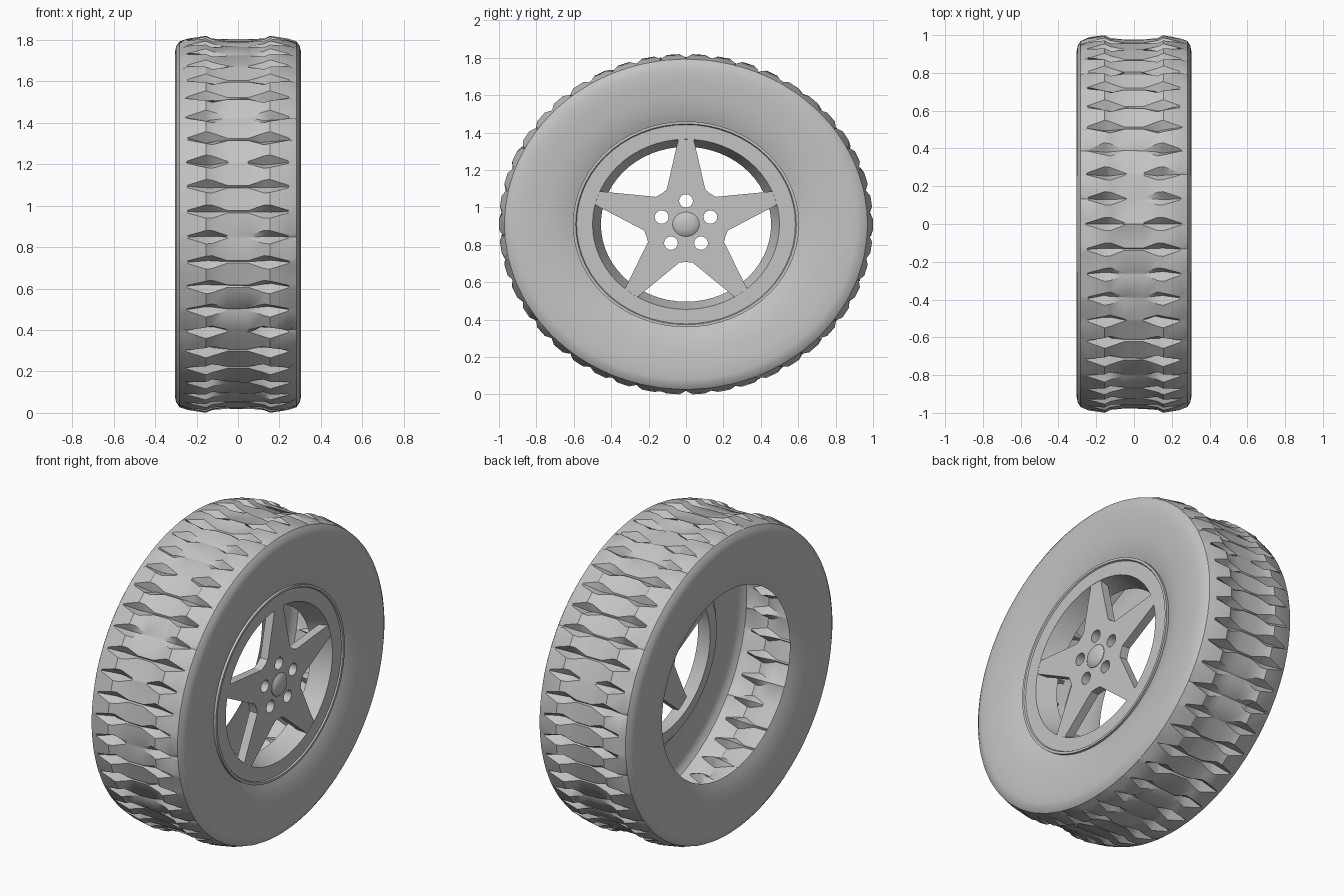
import bpy, bmesh, math, random

if "Cube" in bpy.data.objects:
    bpy.data.objects.remove(bpy.data.objects["Cube"])

random.seed(4)
SQUASH = 0.91            # the wheel is slightly flattened in height
CZ = 0.91

grey = bpy.data.materials.new("plain grey")
grey.diffuse_color = (0.55, 0.55, 0.55, 1)
grey.use_nodes = True
grey.node_tree.nodes["Principled BSDF"].inputs["Base Color"].default_value = grey.diffuse_color


def place(x, r, a):
    """Point at radius r and angle a around the x axle."""
    return (x, r * math.cos(a), CZ + SQUASH * r * math.sin(a))


def finish(name, bm, angle=35):
    bmesh.ops.recalc_face_normals(bm, faces=bm.faces[:])
    me = bpy.data.meshes.new(name)
    bm.to_mesh(me)
    bm.free()
    me.materials.append(grey)
    ob = bpy.data.objects.new(name, me)
    bpy.context.collection.objects.link(ob)
    bpy.ops.object.select_all(action='DESELECT')
    ob.select_set(True)
    bpy.context.view_layer.objects.active = ob
    bpy.ops.object.shade_smooth_by_angle(angle=math.radians(angle))
    return ob


def skin(bm, rings, closed=False):
    """Join rings of vertices into a surface."""
    n = len(rings[0])
    pairs = list(zip(rings, rings[1:]))
    if closed:
        pairs.append((rings[-1], rings[0]))
    for p, q in pairs:
        for i in range(n):
            j = (i + 1) % n
            bm.faces.new((p[i], p[j], q[j], q[i]))


def lathe(name, profile, seg, closed=False):
    bm = bmesh.new()
    rings = [[bm.verts.new(place(x, r, math.tau * i / seg)) for i in range(seg)]
             for x, r in profile]
    skin(bm, rings, closed)
    if not closed:
        bm.faces.new(rings[-1])
    return finish(name, bm)


# Tyre: open hollow shell; rows are (x, block radius, notch radius, notch half width)
half = [(0.262, 0.600, 0.600, 0.3), (0.273, 0.63, 0.63, 0.3), (0.287, 0.68, 0.68, 0.3),
        (0.298, 0.75, 0.75, 0.3), (0.303, 0.84, 0.84, 0.3), (0.305, 0.91, 0.91, 0.3),
        (0.298, 0.945, 0.945, 0.3), (0.282, 0.970, 0.970, 0.2), (0.245, 0.984, 0.980, 0.05),
        (0.155, 1.000, 0.945, 0.26), (0.125, 0.985, 0.950, 0.26), (0.05, 0.978, 0.974, 0.05)]
rows = half + [(-x, r, g, w) for x, r, g, w in reversed(half)]
PITCHES = 46
bm = bmesh.new()
rings = []
for x, r, g, w in rows:
    ring = []
    for p in range(PITCHES):
        for k in (-1, 0, 1):
            a = math.tau * (p + 0.5 + k * w) / PITCHES
            rad, xx = (g, x) if k == 0 else (r, x)
            if k == 0 and g < r:
                rad -= random.uniform(-0.012, 0.012)
                xx += random.uniform(-0.015, 0.015)
            ring.append(bm.verts.new(place(xx, rad, a)))
    rings.append(ring)
skin(bm, rings)
finish("tyre", bm)

# Rim: ring with lip and inward tapering barrel
lathe("rim_ring", [(0.27, 0.500), (0.27, 0.585), (0.278, 0.590), (0.278, 0.605),
                   (0.225, 0.605), (0.215, 0.565), (0.18, 0.545), (0.17, 0.50),
                   (0.16, 0.455)], 60, closed=True)

# Star spokes: outline with five bolt holes, filled and extruded inward
bm = bmesh.new()


def loop(points):
    vs = [bm.verts.new(p) for p in points]
    return [bm.edges.new((vs[i], vs[(i + 1) % len(vs)])) for i in range(len(vs))]


FACE = 0.269
outline, edges = [], []
for k in range(5):
    d = 90 + 72 * k
    for off, r in ((-4.6, 0.504), (4.6, 0.504), (27, 0.228), (36, 0.222), (45, 0.228)):
        outline.append(place(FACE, r, math.radians(d + off)))
edges += loop(outline)
for k in range(5):
    d = math.radians(90 + 72 * k)
    cy, cz = 0.137 * math.cos(d), CZ + SQUASH * 0.137 * math.sin(d)
    edges += loop([(FACE, cy + 0.037 * math.cos(math.tau * i / 16),
                    cz + 0.036 * math.sin(math.tau * i / 16)) for i in range(16)])
bmesh.ops.triangle_fill(bm, edges=edges, use_beauty=True, normal=(1, 0, 0))
ext = bmesh.ops.extrude_face_region(bm, geom=bm.faces[:])
bmesh.ops.translate(bm, vec=(-0.05, 0, 0),
                    verts=[g for g in ext["geom"] if isinstance(g, bmesh.types.BMVert)])
finish("star_spokes", bm, 25)

# Centre cap: low dome on the hub
lathe("centre_cap", [(0.25, 0.072), (0.272, 0.072), (0.281, 0.060),
                     (0.288, 0.038), (0.291, 0.012)], 24)
